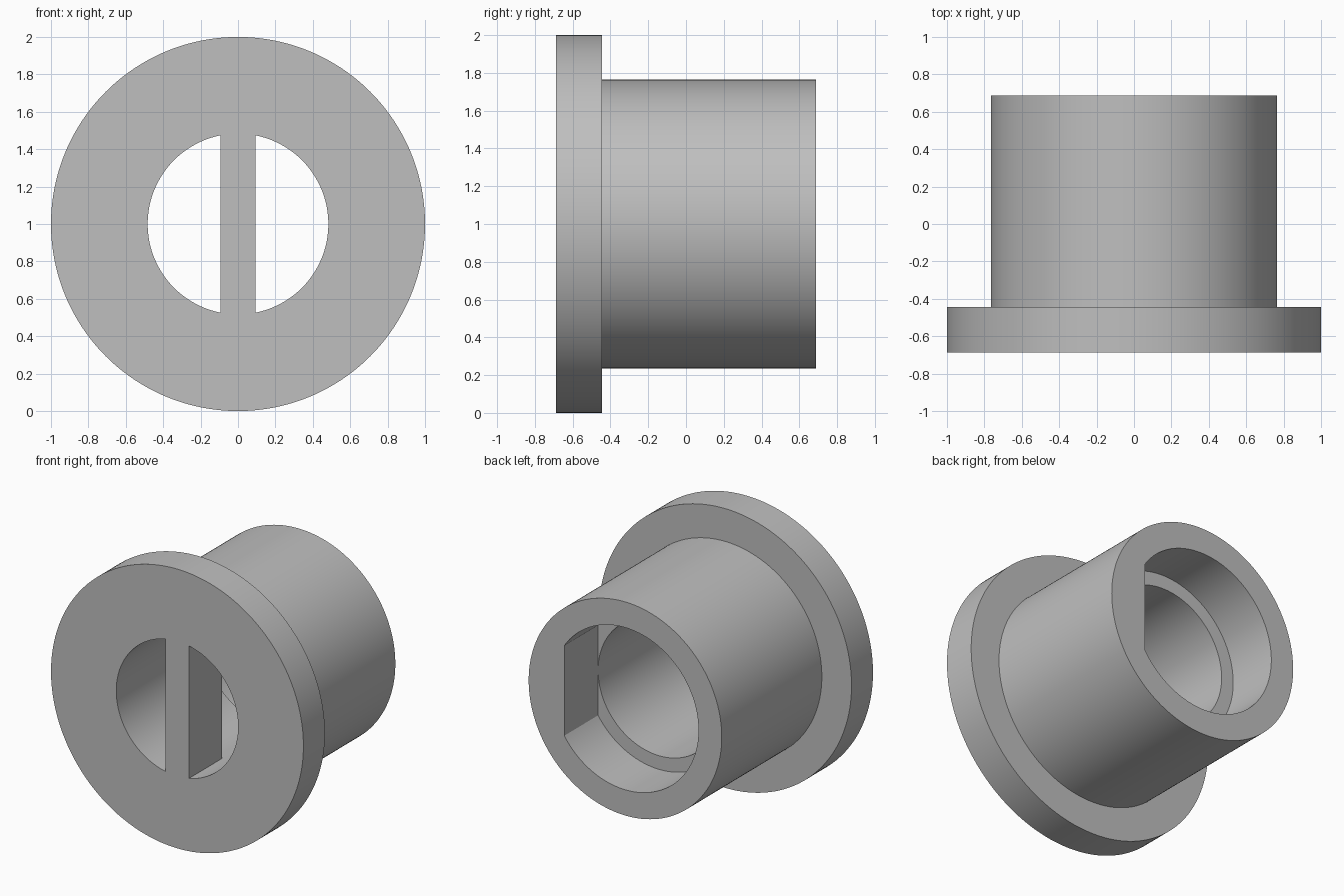
import bpy, bmesh
from math import sin, cos, pi, radians, asin

cube = bpy.data.objects.get("Cube")
if cube:
    bpy.data.objects.remove(cube, do_unlink=True)

SEGMENTS = 192
FRONT, BACK = -0.688, 0.688
FLANGE_BACK = -0.445       # rear face of the flange
STEP = 0.305               # ledge between the two bores
FLANGE_R, BODY_R, BORE_R = 1.0, 0.765, 0.483
SOCKET_R = BORE_R / cos(2 * pi * 18 / SEGMENTS)   # flat starts on a vertex
BAR_HALF, BAR_BACK = 0.094, -0.315

grey = bpy.data.materials.new("plain_grey")
grey.use_nodes = True
grey.diffuse_color = (0.52, 0.52, 0.52, 1)
grey.node_tree.nodes["Principled BSDF"].inputs["Base Color"].default_value = grey.diffuse_color


def finish(name, bm):
    bmesh.ops.remove_doubles(bm, verts=bm.verts, dist=1e-5)
    bmesh.ops.recalc_face_normals(bm, faces=bm.faces)
    mesh = bpy.data.meshes.new(name)
    bm.to_mesh(mesh)
    bm.free()
    mesh.materials.append(grey)
    obj = bpy.data.objects.new(name, mesh)
    bpy.context.collection.objects.link(obj)
    bpy.ops.object.select_all(action="DESELECT")
    obj.select_set(True)
    bpy.context.view_layer.objects.active = obj
    bpy.ops.object.shade_smooth_by_angle(angle=radians(30))


def ring(bm, y, radius, x_limit=2.0):
    angles = [2 * pi * i / SEGMENTS for i in range(SEGMENTS)]
    return [bm.verts.new((min(radius * cos(a), x_limit), y, 1 + radius * sin(a)))
            for a in angles]


# Flanged sleeve: closed loop of rings, with a D-shaped socket at the back
bm = bmesh.new()
rings = [
    ring(bm, FRONT, BORE_R),
    ring(bm, FRONT, FLANGE_R),
    ring(bm, FLANGE_BACK, FLANGE_R),
    ring(bm, FLANGE_BACK, BODY_R),
    ring(bm, BACK, BODY_R),
    ring(bm, BACK, SOCKET_R, BORE_R),
    ring(bm, STEP, SOCKET_R, BORE_R),
    ring(bm, STEP, BORE_R),
]
for a, b in zip(rings, rings[1:] + rings[:1]):
    for i in range(SEGMENTS):
        j = (i + 1) % SEGMENTS
        bm.faces.new((a[i], a[j], b[j], b[i]))
finish("flanged_sleeve", bm)

# Upright bar across the front bore, its ends curved to meet the wall
bm = bmesh.new()
half = asin(BAR_HALF / BORE_R)
arc = [half * (i / 6 - 1) for i in range(13)]
outline = [(BORE_R * sin(a), BORE_R * cos(a)) for a in arc]
outline += [(-x, -z) for x, z in outline]
face = bm.faces.new([bm.verts.new((x, FRONT, 1 + z)) for x, z in outline])
extruded = bmesh.ops.extrude_face_region(bm, geom=[face], use_keep_orig=True)
moved = [v for v in extruded["geom"] if isinstance(v, bmesh.types.BMVert)]
bmesh.ops.translate(bm, verts=moved, vec=(0, BAR_BACK - FRONT, 0))
finish("cross_bar", bm)
